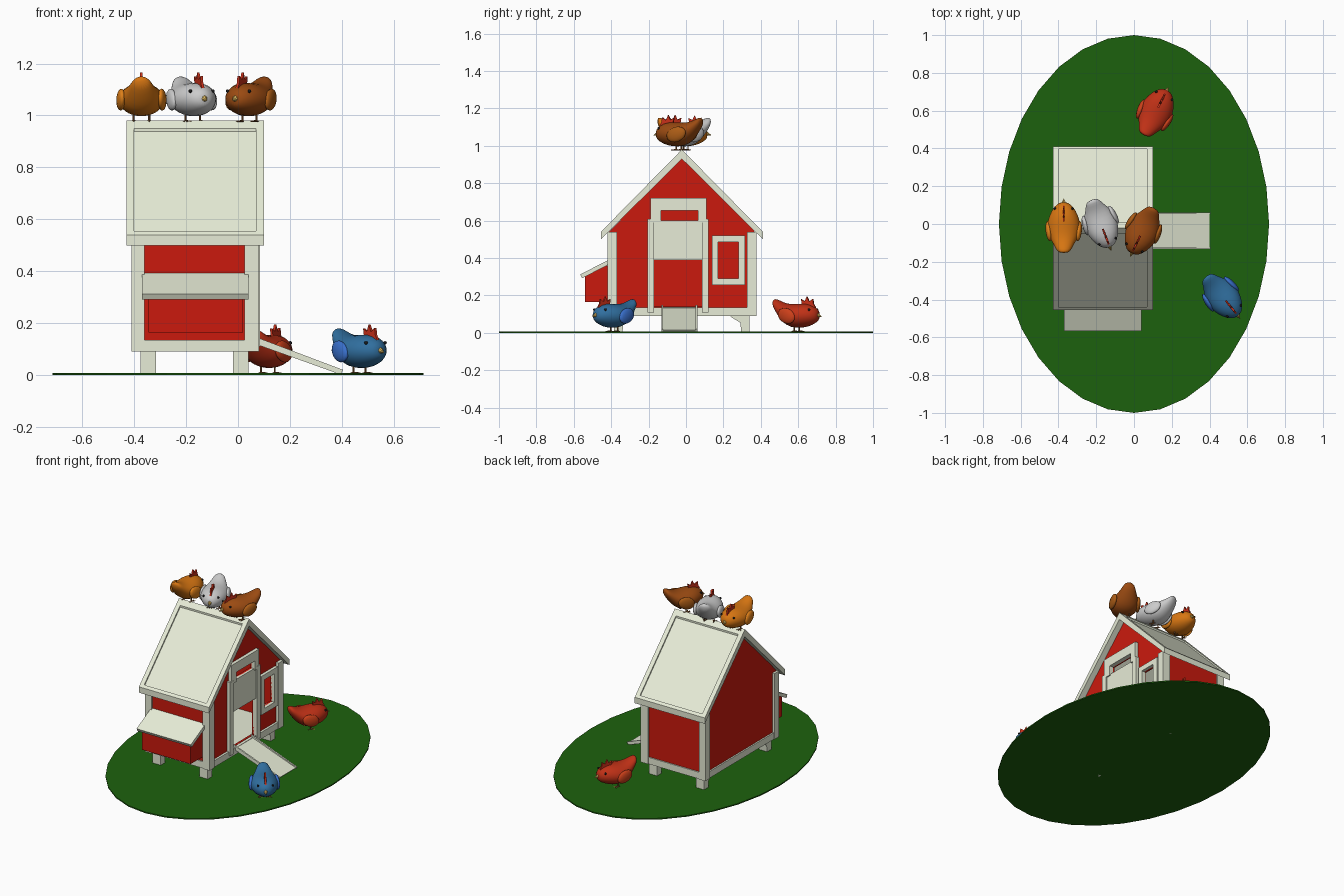
import bpy, bmesh
from math import sin, cos, pi, radians
from mathutils import Matrix, Vector

if "Cube" in bpy.data.objects:
    bpy.data.objects.remove(bpy.data.objects["Cube"])

C = -0.022  # y of the ridge and house centre


def mat(name, r, g, b):
    m = bpy.data.materials.new(name)
    m.diffuse_color = (r, g, b, 1)
    m.use_nodes = True
    m.node_tree.nodes["Principled BSDF"].inputs["Base Color"].default_value = m.diffuse_color
    return m


GREEN = mat("grass", 0.012, 0.12, 0.004)
RED = mat("barn_red", 0.60, 0.01, 0.004)
CREAM = mat("cream", 0.80, 0.84, 0.68)
COMB = mat("comb_red", 0.60, 0.03, 0.01)
BEAK = mat("beak_yellow", 0.75, 0.50, 0.12)
BLACK = mat("eye_black", 0.01, 0.01, 0.01)
LEG = mat("leg_brown", 0.25, 0.10, 0.03)


def make(name, bm, m, M=None, smooth=False):
    bmesh.ops.recalc_face_normals(bm, faces=bm.faces)
    if M:
        bm.transform(M)
    me = bpy.data.meshes.new(name)
    bm.to_mesh(me)
    bm.free()
    me.materials.append(m)
    for p in me.polygons:
        p.use_smooth = smooth
    ob = bpy.data.objects.new(name, me)
    bpy.context.collection.objects.link(ob)
    return ob


def prism(name, pts, a, b, m, axis="x", M=None):
    """Extrude a profile from a to b: (y,z) along x, or (x,z) along y."""
    place = (lambda p, t: (t, p[0], p[1])) if axis == "x" else (lambda p, t: (p[0], t, p[1]))
    bm = bmesh.new()
    v0 = [bm.verts.new(place(p, a)) for p in pts]
    v1 = [bm.verts.new(place(p, b)) for p in pts]
    bm.faces.new(v0)
    bm.faces.new(v1)
    for i in range(len(pts)):
        j = (i + 1) % len(pts)
        bm.faces.new((v0[i], v0[j], v1[j], v1[i]))
    return make(name, bm, m, M)


def box(name, x0, x1, y0, y1, z0, z1, m=CREAM):
    return prism(name, [(y0, z0), (y1, z0), (y1, z1), (y0, z1)], x0, x1, m)


def cone(bm, a, b, r1, r2, n=8):
    a, b = Vector(a), Vector(b)
    R = (b - a).to_track_quat('Z', 'Y').to_matrix().to_4x4()
    bmesh.ops.create_cone(bm, cap_ends=True, segments=n, radius1=r1, radius2=r2,
                          depth=(b - a).length, matrix=Matrix.Translation((a + b) / 2) @ R)


# grass disc
bm = bmesh.new()
bmesh.ops.create_cone(bm, cap_ends=True, segments=32, radius1=1, radius2=1, depth=0.008,
                      matrix=Matrix.Translation((0, 0, 0.004)) @ Matrix.Diagonal((0.715, 1, 1, 1)))
make("grass_disc", bm, GREEN)

# gable end walls, door end cut with openings
gable = [(C - 0.39, 0.10), (C + 0.39, 0.10), (C + 0.39, 0.54), (C, 0.94), (C - 0.39, 0.54)]
prism("left_gable_wall", gable, -0.395, -0.380, RED)
end = prism("right_gable_wall", gable, 0.045, 0.060, RED)
for y0, y1, z0, z1 in ((-0.17, 0.085, 0.14, 0.40), (0.17, 0.28, 0.29, 0.485), (-0.135, 0.065, 0.60, 0.655)):
    cut = box("opening_cutter", 0, 0.2, y0, y1, z0, z1)
    cut.hide_render = True
    mod = end.modifiers.new("opening", 'BOOLEAN')
    mod.operation, mod.object, mod.solver = 'DIFFERENCE', cut, 'EXACT'
    bpy.context.view_layer.objects.active = end
    bpy.ops.object.modifier_apply(modifier=mod.name)
    bpy.data.objects.remove(cut)

# side walls, posts, rails, feet and roof, mirrored front/back about the ridge
for s, side in ((-1, "front"), (1, "back")):
    def span(a, b):
        return sorted((C + s * a, C + s * b))
    box(side + "_wall", -0.39, 0.055, *span(0.37, 0.385), 0.10, 0.54, RED)
    box(side + "_bottom_rail", -0.37, 0.04, *span(0.36, 0.393), 0.09, 0.135)
    for x0, x1, e in ((-0.41, -0.36, "left"), (0.025, 0.08, "right")):
        box(f"{side}_{e}_corner_post", x0, x1, *span(0.347, 0.398), 0.09, 0.54)
    foot = [(0.255, 0.10), (0.362, 0.10), (0.362, 0), (0.318, 0), (0.312, 0.055), (0.262, 0.085)]
    for x0, x1, e in ((-0.375, -0.315, "left"), (-0.02, 0.04, "right")):
        prism(f"{side}_{e}_foot", [(C + s * u, z) for u, z in foot], x0, x1, CREAM)

    def slab(name, u0, u1, drop, x0, x1):
        top, low = (lambda u: 0.98 - drop - 1.016 * u), (lambda u: 0.93 - 0.993 * u)
        pts = [(u0, top(u0)), (u1, top(u1)), (u1, low(u1)), (u0, low(u0))]
        prism(f"{side}_{name}", [(C + s * u, z) for u, z in pts], x0, x1, CREAM)
    slab("roof_panel", 0, 0.428, 0.012, -0.40, 0.07)
    slab("ridge_trim", 0, 0.03, 0, -0.40, 0.07)
    slab("eave_trim", 0.418, 0.433, 0, -0.40, 0.07)
    slab("left_rake_board", 0, 0.433, 0, -0.43, -0.40)
    slab("right_rake_board", 0, 0.433, 0, 0.07, 0.10)

# floor and end rails
box("floor", -0.39, 0.06, C - 0.38, C + 0.38, 0.095, 0.135)
box("left_end_rail", -0.405, -0.385, C - 0.35, C + 0.35, 0.09, 0.135)
box("right_end_rail", 0.05, 0.075, C - 0.35, C + 0.35, 0.09, 0.135)

# sliding door, its tracks and the vent frame
box("door", 0.055, 0.075, -0.172, 0.09, 0.39, 0.60)
box("left_door_track", 0.055, 0.085, -0.205, -0.17, 0.11, 0.61)
box("right_door_track", 0.055, 0.085, 0.085, 0.12, 0.11, 0.61)
box("vent_frame_left", 0.055, 0.083, -0.19, -0.135, 0.59, 0.72)
box("vent_frame_right", 0.055, 0.083, 0.065, 0.11, 0.59, 0.72)
box("vent_frame_top", 0.055, 0.083, -0.135, 0.065, 0.655, 0.72)

# window frame
box("window_frame_left", 0.05, 0.08, 0.14, 0.17, 0.255, 0.52)
box("window_frame_right", 0.05, 0.08, 0.28, 0.315, 0.255, 0.52)
box("window_frame_top", 0.05, 0.08, 0.17, 0.28, 0.485, 0.52)
box("window_frame_bottom", 0.05, 0.08, 0.17, 0.28, 0.255, 0.29)

# nest box with sloping lid
prism("nest_box", [(-0.54, 0.165), (-0.40, 0.165), (-0.40, 0.37), (-0.54, 0.305)], -0.345, 0.02, RED)
prism("nest_box_lid", [(-0.555, 0.292), (-0.405, 0.370), (-0.405, 0.395), (-0.566, 0.312)], -0.37, 0.04, CREAM)

# ramp with side lips
prism("ramp_board", [(0.06, 0.138), (0.40, 0.015), (0.39, 0.004), (0.06, 0.122)], -0.13, 0.06, CREAM, "y")
for y in (-0.132, 0.052):
    prism("ramp_lip", [(0.06, 0.150), (0.405, 0.020), (0.395, 0.004), (0.06, 0.122)], y, y + 0.01, CREAM, "y")

# hen body stations: x, centre z, half width, half height
BODY = [(0.132, 0.088, 0.018, 0.020), (0.112, 0.090, 0.050, 0.044), (0.06, 0.089, 0.080, 0.066),
        (0.0, 0.084, 0.093, 0.066), (-0.05, 0.090, 0.082, 0.060), (-0.088, 0.113, 0.056, 0.048),
        (-0.116, 0.139, 0.043, 0.036), (-0.138, 0.158, 0.026, 0.020)]


def hen(name, x, y, z, heading, color, wing_color):
    M = Matrix.Translation((x, y, z)) @ Matrix.Rotation(radians(heading), 4, 'Z')
    body, wing = mat(name + "_feathers", *color), mat(name + "_wing_feathers", *wing_color)
    # lofted body
    bm = bmesh.new()
    n = 16
    rings = [[bm.verts.new((px, w * cos(2 * pi * k / n), pz + h * sin(2 * pi * k / n))) for k in range(n)]
             for px, pz, w, h in BODY]
    for a, b in zip(rings, rings[1:]):
        for k in range(n):
            bm.faces.new((a[k], a[(k + 1) % n], b[(k + 1) % n], b[k]))
    bm.faces.new(rings[0])
    bm.faces.new(rings[-1])
    ob = make(name + "_body", bm, body, M, True)
    ob.modifiers.new("smooth", 'SUBSURF').levels = 1
    ob.modifiers["smooth"].render_levels = 1
    # wings, eyes, legs
    wings, eyes, legs = bmesh.new(), bmesh.new(), bmesh.new()
    for s in (-1, 1):
        bmesh.ops.create_uvsphere(wings, u_segments=16, v_segments=8, radius=1, matrix=(
            Matrix.Translation((-0.022, s * 0.079, 0.086)) @ Matrix.Rotation(s * 0.12, 4, 'Z')
            @ Matrix.Rotation(0.35, 4, 'Y') @ Matrix.Diagonal((0.056, 0.017, 0.040, 1))))
        bmesh.ops.create_uvsphere(eyes, u_segments=8, v_segments=6, radius=0.007,
                                  matrix=Matrix.Translation((0.098, s * 0.047, 0.119)))
        cone(legs, (0, s * 0.03, 0.004), (0, s * 0.03, 0.035), 0.004, 0.004, 6)
        for t in (-0.6, 0, 0.6, pi):
            l = 0.015 if t == pi else 0.028
            cone(legs, (0, s * 0.03, 0.004), (l * cos(t), s * 0.03 + l * sin(t), 0.003), 0.004, 0.002, 6)
    make(name + "_wings", wings, wing, M, True)
    make(name + "_eyes", eyes, BLACK, M, True)
    make(name + "_legs", legs, LEG, M)
    # beak
    bm = bmesh.new()
    cone(bm, (0.118, 0, 0.092), (0.150, 0, 0.082), 0.016, 0.001)
    make(name + "_beak", bm, BEAK, M)
    # comb with three spikes
    comb = [(0.035, 0.135), (0.028, 0.175), (0.050, 0.163), (0.062, 0.190), (0.076, 0.162),
            (0.098, 0.177), (0.102, 0.150), (0.115, 0.130)]
    prism(name + "_comb", comb, -0.005, 0.005, COMB, "y", M)


# three hens on the ridge, two on the grass
hen("orange_hen", -0.372, -0.016, 0.975, 90, (0.68, 0.18, 0.006), (0.75, 0.22, 0.01))
hen("white_hen", -0.175, 0.0, 0.975, -69, (0.60, 0.60, 0.61), (0.68, 0.68, 0.69))
hen("brown_hen", 0.045, -0.038, 0.975, -116, (0.33, 0.07, 0.006), (0.42, 0.11, 0.008))
hen("red_hen", 0.115, 0.592, 0.005, 63, (0.52, 0.03, 0.008), (0.60, 0.05, 0.01))
hen("blue_hen", 0.468, -0.384, 0.005, -51, (0.03, 0.16, 0.35), (0.04, 0.16, 0.60))
